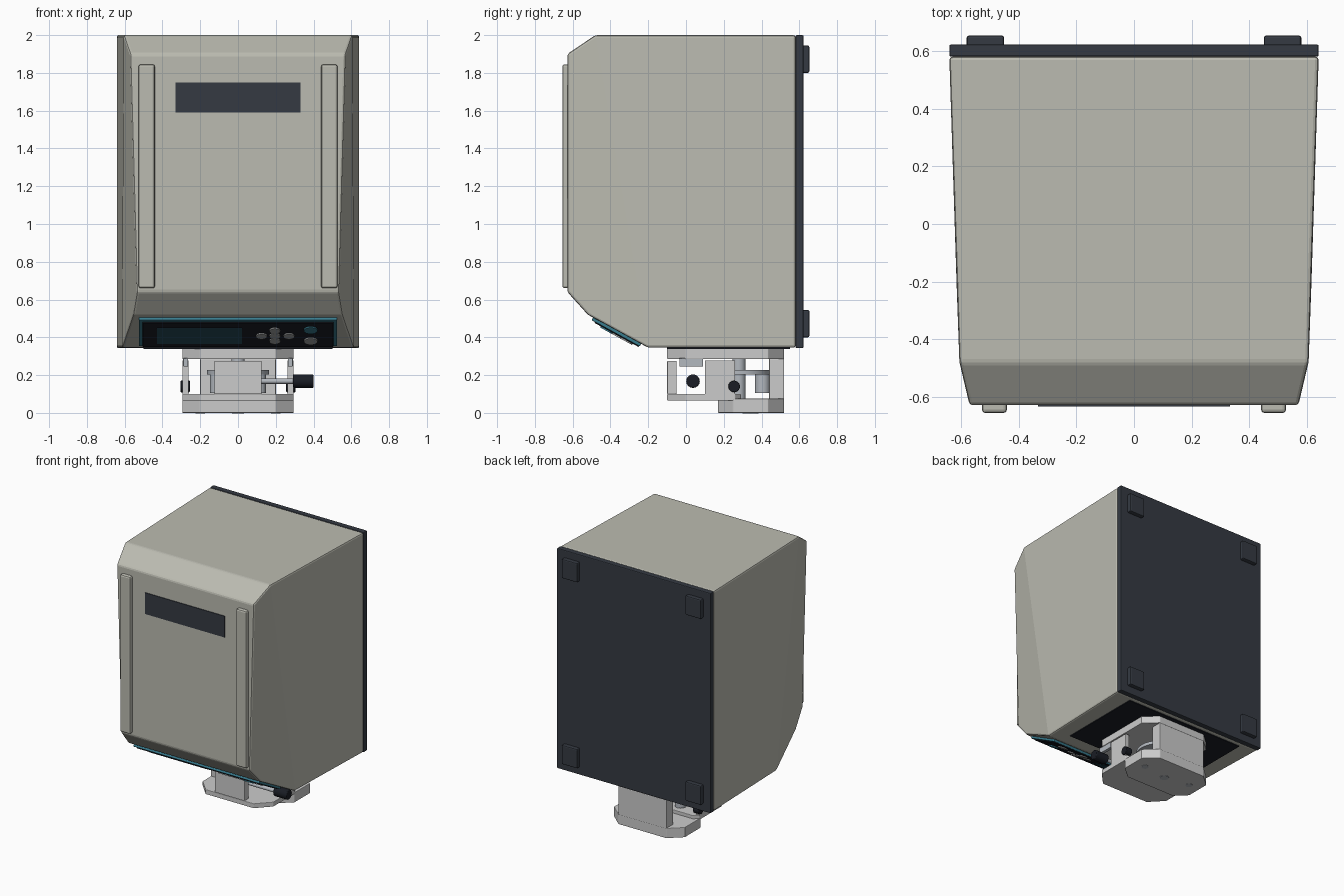
import bpy, bmesh, math
from mathutils import Matrix, Vector

if "Cube" in bpy.data.objects:
    bpy.data.objects.remove(bpy.data.objects["Cube"])


def mat(name, r, g, b):
    m = bpy.data.materials.new(name)
    m.diffuse_color = (r, g, b, 1)
    m.use_nodes = True
    m.node_tree.nodes["Principled BSDF"].inputs["Base Color"].default_value = m.diffuse_color
    return m


BEIGE = mat("warm_grey", 0.50, 0.50, 0.44)
DARK = mat("dark_slate", 0.035, 0.042, 0.055)
BLACK = mat("black", 0.01, 0.012, 0.018)
TEAL = mat("teal", 0.04, 0.20, 0.27)
SCREEN = mat("screen", 0.02, 0.07, 0.10)
LIGHT = mat("light_grey", 0.68, 0.68, 0.66)
STEEL = mat("steel", 0.45, 0.48, 0.52)
KEY = mat("key_grey", 0.35, 0.36, 0.36)


def finish(bm, name, m, bevel=0, matrix=None):
    bmesh.ops.recalc_face_normals(bm, faces=bm.faces[:])
    if matrix:
        bm.transform(matrix)
    me = bpy.data.meshes.new(name)
    bm.to_mesh(me)
    bm.free()
    ob = bpy.data.objects.new(name, me)
    bpy.context.collection.objects.link(ob)
    me.materials.append(m)
    if bevel:
        mod = ob.modifiers.new("Bevel", 'BEVEL')
        mod.width, mod.segments, mod.limit_method = bevel, 2, 'ANGLE'
        mod.angle_limit = math.radians(25)
    return ob


def box(name, x, y, z, m, bevel=0, matrix=None):
    bm = bmesh.new()
    bmesh.ops.create_cube(bm, size=1)
    lo, hi = Vector((x[0], y[0], z[0])), Vector((x[1], y[1], z[1]))
    bm.transform(Matrix.Translation((lo + hi) / 2) @ Matrix.Diagonal((*(hi - lo), 1)))
    return finish(bm, name, m, bevel, matrix)


def rod(name, centre, radius, length, m, axis='Z', bevel=0, matrix=None, scale_y=1, sides=32):
    bm = bmesh.new()
    bmesh.ops.create_cone(bm, cap_ends=True, segments=sides, radius1=radius, radius2=radius, depth=length)
    bm.transform(Matrix.Diagonal((1, scale_y, 1, 1)))
    if axis == 'X':
        bm.transform(Matrix.Rotation(math.pi / 2, 4, 'Y'))
    bm.transform(Matrix.Translation(centre))
    ob = finish(bm, name, m, bevel, matrix)
    bpy.context.view_layer.objects.active = ob
    ob.select_set(True)
    bpy.ops.object.shade_smooth_by_angle(angle=math.radians(35))
    ob.select_set(False)
    return ob


def slab(name, half_outline, z0, z1, m, bevel=0.004):
    # Plate from half an outline (x > 0), mirrored across x
    pts = half_outline + [(-x, y) for x, y in reversed(half_outline)]
    bm = bmesh.new()
    face = bm.faces.new([bm.verts.new((x, y, z0)) for x, y in pts])
    ext = bmesh.ops.extrude_face_region(bm, geom=[face])
    bmesh.ops.translate(bm, vec=(0, 0, z1 - z0),
                        verts=[v for v in ext["geom"] if isinstance(v, bmesh.types.BMVert)])
    return finish(bm, name, m, bevel)


# Housing: side profile (half width, y, z), tapering towards the front
prof = [(0.64, 0.58, 2.0), (0.605, -0.48, 2.0), (0.57, -0.628, 1.9), (0.535, -0.628, 0.64),
        (0.555, -0.52, 0.52), (0.615, -0.20, 0.345), (0.64, 0.58, 0.345)]
bm = bmesh.new()
right = [bm.verts.new(p) for p in prof]
left = [bm.verts.new((-x, y, z)) for x, y, z in prof]
for i in range(7):
    j = (i + 1) % 7
    bm.faces.new((right[i], right[j], left[j], left[i]))
for s in (right, left):
    bm.faces.new((s[0], s[1], s[5], s[6]))
    bm.faces.new(s[1:6])
finish(bm, "housing", BEIGE, 0.012)

# Rear plate and feet
box("rear_plate", (-0.64, 0.64), (0.58, 0.622), (0.343, 2.0), DARK, 0.006)
for sx in (-1, 1):
    side = "right" if sx > 0 else "left"
    for z, lvl in ((0.40, "lower"), (1.80, "upper")):
        box(f"{lvl}_{side}_foot", sorted((sx * 0.45, sx * 0.58)), (0.61, 0.653), (z, z + 0.145), DARK, 0.008)
    # Front rails
    box(f"{side}_front_rail", sorted((sx * 0.44, sx * 0.527)), (-0.655, -0.61), (0.66, 1.845), BEIGE, 0.012)
box("front_window", (-0.332, 0.332), (-0.633, -0.60), (1.59, 1.75), DARK)
box("underside_panel", (-0.5, 0.5), (-0.10, 0.55), (0.339, 0.36), BLACK)

# Control panel lying on the sloped lower front
n = Vector((0, -0.48, -0.877)).normalized()
v = Vector((0, -0.877, 0.48)).normalized()
P = Matrix(((1, 0, 0, 0), (0, v.y, n.y, -0.365), (0, v.z, n.z, 0.435), (0, 0, 0, 1)))
box("panel_frame", (-0.525, 0.525), (-0.145, 0.145), (-0.01, 0.016), TEAL, 0.004, P)
box("panel_face", (-0.505, 0.505), (-0.142, 0.125), (0, 0.021), BLACK, 0.003, P)
box("display", (-0.43, 0.02), (-0.10, 0.07), (0.01, 0.024), SCREEN, 0, P)
keys = [(0.125, -0.015), (0.195, -0.015), (0.27, -0.015), (0.195, 0.045), (0.195, -0.07)]
for i, (x, y) in enumerate(keys):
    rod(f"arrow_key_{i + 1}", (x, y, 0.018), 0.029, 0.02, KEY, matrix=P)
rod("start_key", (0.385, 0.05, 0.018), 0.036, 0.02, TEAL, matrix=P)
rod("stop_key", (0.385, -0.07, 0.018), 0.036, 0.02, KEY, matrix=P)

# Pump head plates
slab("head_top_plate", [(0.2, -0.10), (0.295, 0.0), (0.295, 0.435), (0.2, 0.52)], 0.285, 0.342, LIGHT)
slab("head_middle_plate", [(0.2, -0.10), (0.295, 0.0), (0.295, 0.26), (0.26, 0.29)], 0.065, 0.10, LIGHT)
slab("head_bottom_plate", [(0.2, 0.17), (0.295, 0.25), (0.295, 0.435), (0.2, 0.52)], 0.0, 0.075, LIGHT)

# Pump head walls
box("head_front_wall", (-0.125, 0.125), (-0.10, -0.05), (0.10, 0.275), LIGHT, 0.004)
box("head_back_wall", (-0.2, 0.2), (0.44, 0.52), (0.07, 0.287), LIGHT, 0.004)
for sx in (-1, 1):
    side = "right" if sx > 0 else "left"
    box(f"head_{side}_wall", sorted((sx * 0.262, sx * 0.295)), (0.10, 0.26), (0.07, 0.278), LIGHT, 0.004)
    box(f"{side}_tube_clamp", sorted((sx * 0.265, sx * 0.29)), (-0.035, 0.09), (0.245, 0.29), STEEL, 0.003)
    rod(f"{side}_latch_knob", (sx * 0.28, 0.255, 0.14), 0.031, 0.05, BLACK, 'X', 0.004, sides=16)
    rod(f"{side}_plate_screw", (sx * 0.2, 0.36, 0.002), 0.025, 0.008, STEEL)

# Rotor and rollers
rod("rotor_disc", (0, 0.28, 0.215), 0.165, 0.025, STEEL)
rod("drive_shaft", (0, 0.28, 0.20), 0.035, 0.25, STEEL)
rod("centre_screw", (0, 0.33, 0.002), 0.032, 0.008, STEEL)
for i in range(3):
    a = math.radians(90 + 120 * i)
    rod(f"roller_{i + 1}", (0.125 * math.cos(a), 0.28 + 0.125 * math.sin(a), 0.16), 0.04, 0.11, STEEL)

# Adjusting screw with knob on the right
rod("adjusting_shaft", (0.17, 0.037, 0.168), 0.014, 0.30, STEEL, 'X')
rod("adjusting_knob", (0.345, 0.037, 0.168), 0.036, 0.11, BLACK, 'X', 0.006, sides=16)
